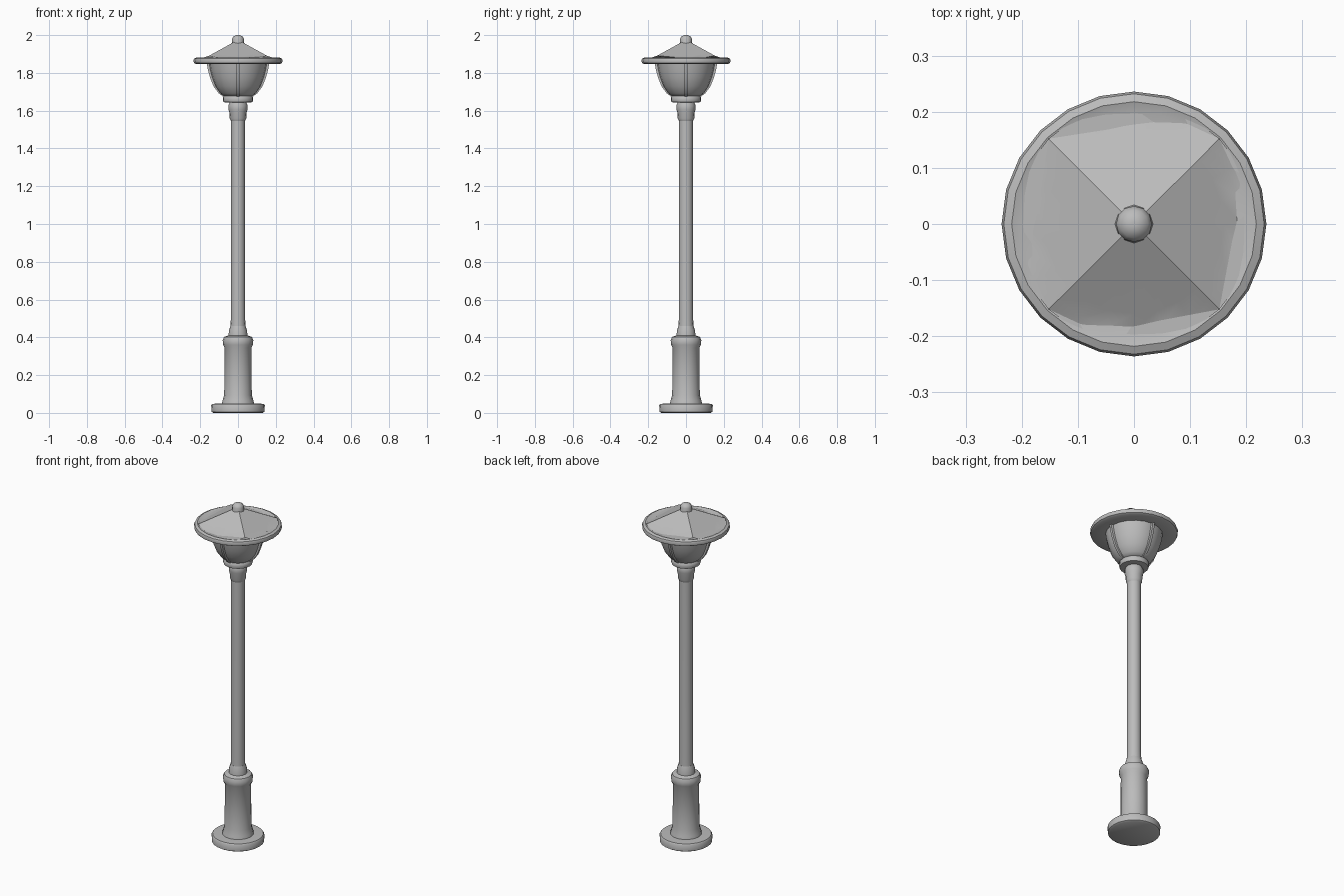
import bpy, bmesh, math

if "Cube" in bpy.data.objects:
    bpy.data.objects.remove(bpy.data.objects["Cube"])

grey = bpy.data.materials.new("grey metal")
grey.diffuse_color = (0.5, 0.5, 0.5, 1)
grey.use_nodes = True
grey.node_tree.nodes["Principled BSDF"].inputs["Base Color"].default_value = grey.diffuse_color


def finish(name, bm, angle=40):
    bmesh.ops.recalc_face_normals(bm, faces=bm.faces)
    me = bpy.data.meshes.new(name)
    bm.to_mesh(me)
    bm.free()
    me.materials.append(grey)
    ob = bpy.data.objects.new(name, me)
    bpy.context.collection.objects.link(ob)
    bpy.ops.object.select_all(action='DESELECT')
    ob.select_set(True)
    bpy.context.view_layer.objects.active = ob
    bpy.ops.object.shade_smooth_by_angle(angle=math.radians(angle))
    return ob


def lathe(name, profile, n=20, height=None, angle=40):
    """Spin (radius, z) points; height(x, y, z) may reshape z."""
    bm = bmesh.new()
    rings = []
    for r, z in profile:
        ring = []
        for i in range(n):
            a = 2 * math.pi * i / n
            x, y = r * math.cos(a), r * math.sin(a)
            ring.append(bm.verts.new((x, y, height(x, y, z) if height else z)))
        rings.append(ring)
    for lo, hi in zip(rings, rings[1:]):
        for i in range(n):
            j = (i + 1) % n
            bm.faces.new((lo[i], lo[j], hi[j], hi[i]))
    bm.faces.new(rings[0])
    bm.faces.new(rings[-1])
    return finish(name, bm, angle)


# foot and pedestal
lathe("foot_disc", [(.13, 0), (.14, .006), (.142, .04), (.136, .048), (.08, .05)], 24)
lathe("pedestal", [(.086, .047), (.082, .065), (.073, .095), (.071, .345),
                   (.079, .36), (.081, .385), (.074, .402), (.05, .41),
                   (.048, .435), (.04, .46)], 16)

# pole and upper collar
lathe("pole", [(.04, .44), (.038, .5), (.037, 1.57)], 16)
lathe("upper_collar", [(.037, 1.545), (.044, 1.56), (.045, 1.59), (.05, 1.605),
                       (.05, 1.63), (.04, 1.65)], 16)

# cup holding the lamp
lathe("lamp_cup", [(.05, 1.643), (.077, 1.645), (.08, 1.655), (.079, 1.672),
                   (.07, 1.682), (.06, 1.69)], 20)

# lamp bowl with four curved ribs
BOWL = [(.078, 1.675), (.1, 1.692), (.127, 1.728), (.146, 1.775), (.158, 1.82), (.164, 1.856)]
lathe("lamp_glass", [(r * .94, z) for r, z in BOWL], 20)
for k in range(4):
    bm = bmesh.new()
    a = k * math.pi / 2
    c, s = math.cos(a), math.sin(a)
    sections = []
    for r, z in BOWL:
        corners = [(r - .02, -.009), (r + .002, -.007), (r + .002, .007), (r - .02, .009)]
        sections.append([bm.verts.new((u * c - v * s, u * s + v * c, z)) for u, v in corners])
    for lo, hi in zip(sections, sections[1:]):
        for i in range(4):
            j = (i + 1) % 4
            bm.faces.new((lo[i], lo[j], hi[j], hi[i]))
    bm.faces.new(sections[0])
    bm.faces.new(sections[-1])
    finish("lamp_rib", bm)

# round roof rim
lathe("roof_rim", [(.15, 1.85), (.222, 1.847), (.233, 1.853), (.236, 1.865),
                   (.232, 1.876), (.218, 1.882), (.2, 1.876), (.15, 1.874)], 24)


# four-sided roof with ridges on the diagonals, sinking into the rim
def pitch(x, y, z):
    return max(1.872, 1.975 - .55 * max(abs(x), abs(y)))


lathe("roof_panels", [(.215, 0), (.19, 0), (.16, 0), (.1, 0), (.03, 0)], 24, pitch, 25)

# ball finial
lathe("finial", [(.036, 1.95), (.032, 1.962), (.032, 1.98), (.025, 1.992), (.012, 1.999), (.004, 2.0)], 12)
